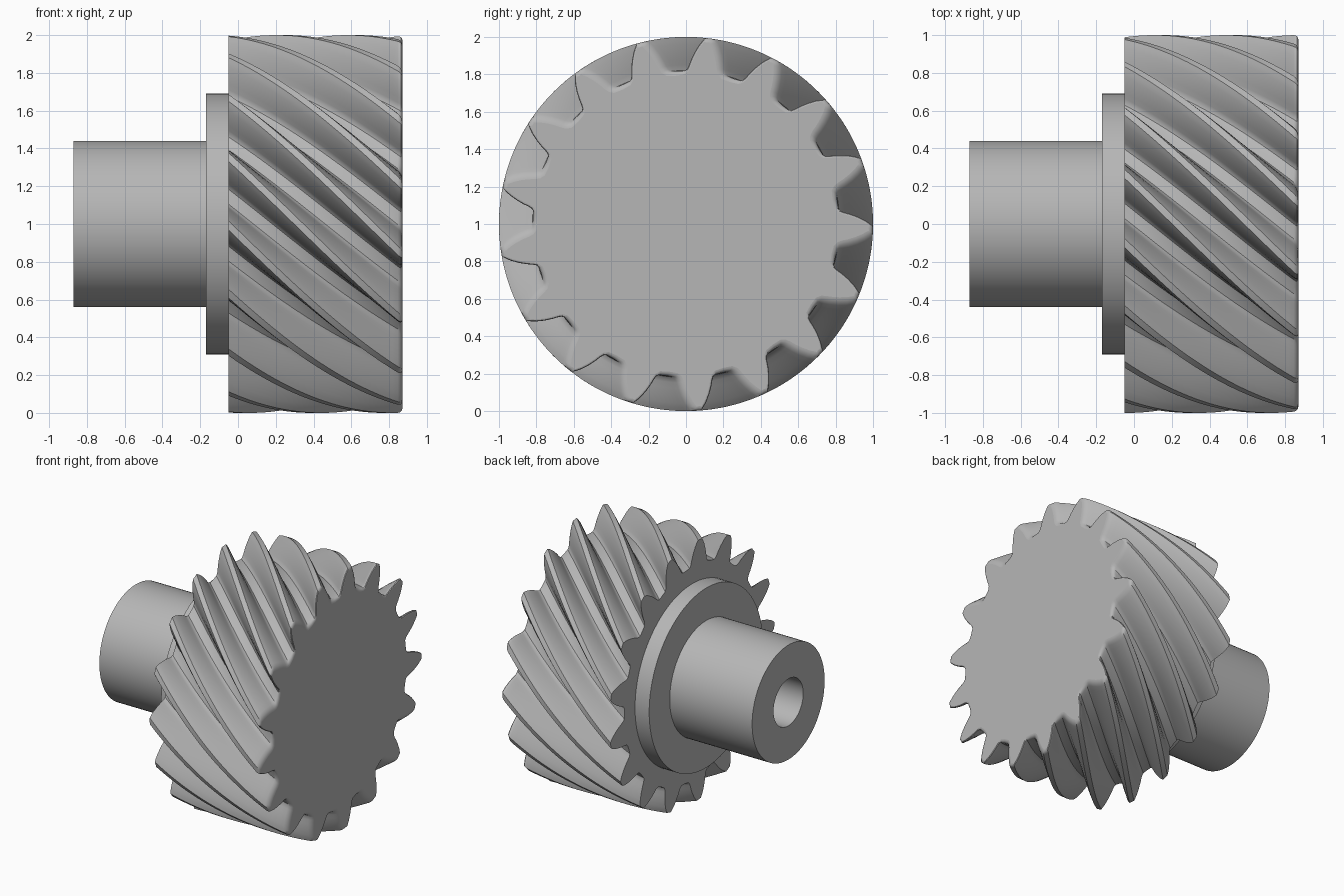
import bpy, bmesh
from math import sin, cos, pi, radians
from mathutils import Vector, Matrix

cube = bpy.data.objects.get("Cube")
if cube:
    bpy.data.objects.remove(cube, do_unlink=True)

steel = bpy.data.materials.new("grey_steel")
steel.use_nodes = True
steel.diffuse_color = (0.47, 0.47, 0.47, 1)
bsdf = next(n for n in steel.node_tree.nodes if n.type == 'BSDF_PRINCIPLED')
bsdf.inputs["Base Color"].default_value = steel.diffuse_color

AXIS_Z = 1.0


def add_object(name, bm):
    """Turn a bmesh into a smooth object with sharp edges kept and flat caps."""
    bmesh.ops.recalc_face_normals(bm, faces=bm.faces)
    mesh = bpy.data.meshes.new(name)
    bm.to_mesh(mesh)
    bm.free()
    obj = bpy.data.objects.new(name, mesh)
    bpy.context.collection.objects.link(obj)
    mesh.materials.append(steel)
    bpy.ops.object.select_all(action='DESELECT')
    obj.select_set(True)
    bpy.context.view_layer.objects.active = obj
    bpy.ops.object.shade_smooth_by_angle(angle=radians(30))
    for p in mesh.polygons:
        if abs(p.normal.x) > 0.999:
            p.use_smooth = False
    return obj


def lathe(name, profile, steps=96):
    """Revolve (x, radius) points around the shaft axis."""
    bm = bmesh.new()
    verts = [bm.verts.new((x, 0, AXIS_Z + r)) for x, r in profile]
    edges = [bm.edges.new(pair) for pair in zip(verts, verts[1:])]
    bmesh.ops.spin(bm, geom=verts + edges, cent=(0, 0, AXIS_Z), axis=(1, 0, 0),
                   angle=2 * pi, steps=steps)
    bmesh.ops.remove_doubles(bm, verts=bm.verts, dist=1e-4)
    return add_object(name, bm)


# Helical gear: one half tooth as (degrees from tooth centre, radius)
TEETH = 17
PITCH = 360 / TEETH
HALF = [(1.4, 1.0), (2.3, .982), (3.2, .96), (4.5, .92), (5.6, .88),
        (6.3, .85), (6.9, .832), (7.8, .821)]
TOOTH = [(-a, r) for a, r in reversed(HALF)] + [(0, 1.0)] + HALF + [(PITCH / 2, .818)]
BACK, FRONT = -0.05, 0.87
TWIST, PHASE = 51.3, -1.2
ROUND = 0.024

outline = []
for i in range(TEETH):
    for a, r in TOOTH:
        t = radians(i * PITCH + a)
        outline.append(Vector((r * cos(t), r * sin(t))))


def inset(points, d):
    """Move a closed counter-clockwise outline inwards."""
    result = []
    for i, p in enumerate(points):
        before = (p - points[i - 1]).normalized()
        after = (points[(i + 1) % len(points)] - p).normalized()
        t = (before + after).normalized()
        result.append(p - Vector((t.y, -t.x)) * d)
    return result


# Sections along the axis, ending in a rounded front rim
STEPS = 32
span = FRONT - ROUND - BACK
sections = [(BACK + span * i / STEPS, 0) for i in range(STEPS + 1)]
for k in range(1, 5):
    a = k * pi / 8
    sections.append((FRONT - ROUND * (1 - sin(a)), ROUND * (1 - cos(a))))

bm = bmesh.new()
rings = []
for x, d in sections:
    turn = Matrix.Rotation(radians(PHASE + TWIST * (x - FRONT) / (FRONT - BACK)), 2)
    ring = []
    for p in inset(outline, d):
        q = turn @ p
        ring.append(bm.verts.new((x, q.x, AXIS_Z + q.y)))
    rings.append(ring)
for lower, upper in zip(rings, rings[1:]):
    for i in range(len(lower)):
        bm.faces.new((lower[i - 1], lower[i], upper[i], upper[i - 1]))
bm.faces.new(rings[0])
bm.faces.new(rings[-1])
add_object("helical_gear", bm)

# Collar behind the gear and bored hub
lathe("collar", [(BACK, 0), (BACK, .69), (-.17, .69), (-.17, 0)])
lathe("bored_hub", [(-.17, 0), (-.17, .44), (-.87, .44), (-.87, .18), (-.27, .18), (-.27, 0)])
